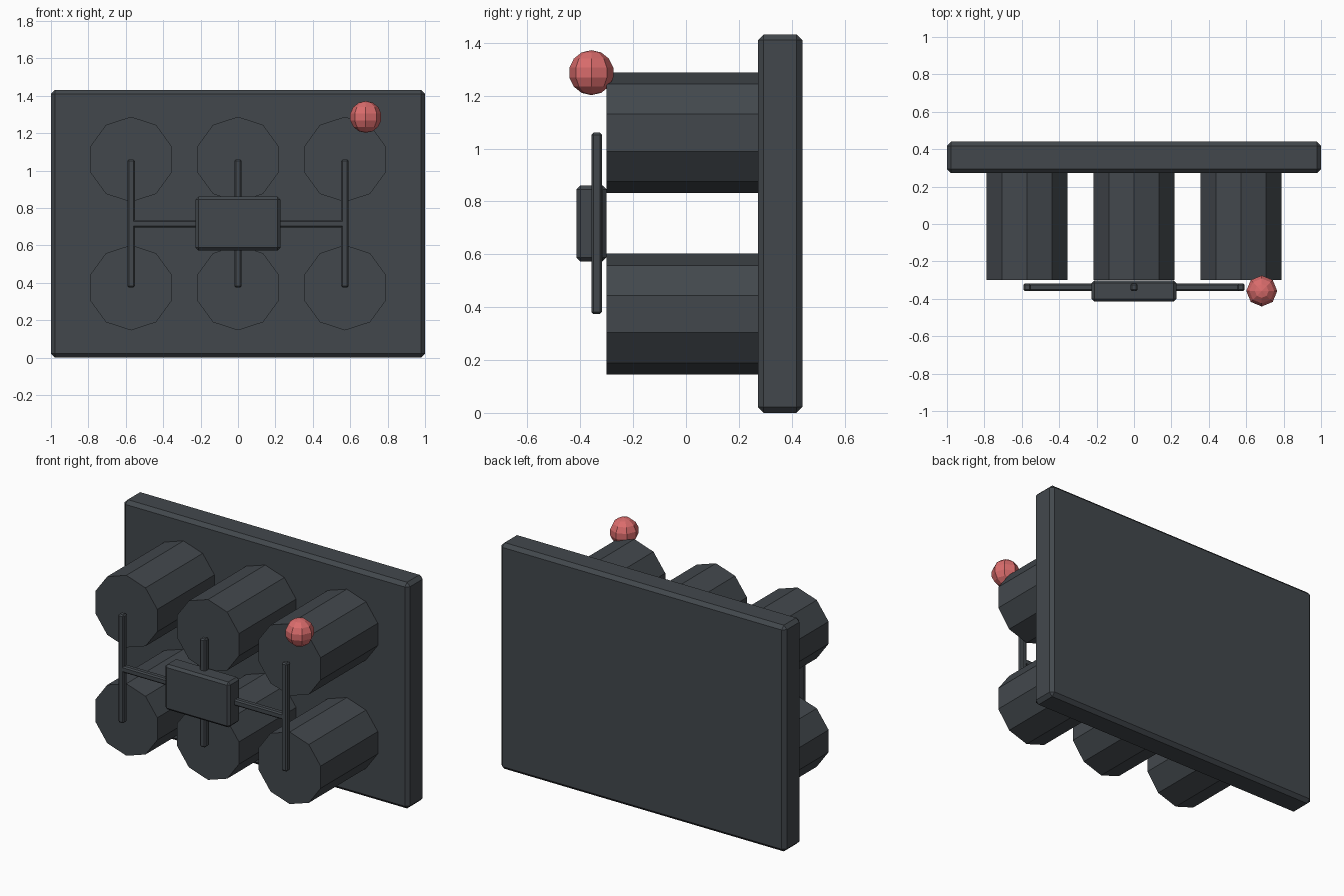
import bpy
from math import radians

cube = bpy.data.objects.get("Cube")
if cube:
    bpy.data.objects.remove(cube, do_unlink=True)


def material(name, colour):
    mat = bpy.data.materials.new(name)
    mat.use_nodes = True
    mat.diffuse_color = (*colour, 1)
    mat.node_tree.nodes["Principled BSDF"].inputs["Base Color"].default_value = (*colour, 1)
    return mat


slate = material("dark slate", (0.055, 0.064, 0.073))
coral = material("coral red", (0.70, 0.15, 0.15))


def finish(name, mat):
    obj = bpy.context.object
    obj.name = name
    obj.data.materials.append(mat)


def block(name, centre, size, bevel):
    bpy.ops.mesh.primitive_cube_add(size=1, location=centre)
    finish(name, slate)
    obj = bpy.context.object
    obj.scale = size
    bpy.ops.object.transform_apply(location=False, rotation=False, scale=True)
    mod = obj.modifiers.new("chamfer", "BEVEL")
    mod.width = bevel
    mod.segments = 1


def drum(name, centre):
    bpy.ops.mesh.primitive_cylinder_add(vertices=10, radius=0.228, depth=0.58,
                                        location=centre, rotation=(radians(90), 0, 0))
    finish(name, slate)


MID_Z = 0.717
COLUMNS = {"right": -0.572, "middle": 0, "left": 0.572}
ROWS = {"upper": MID_Z + 0.343, "lower": MID_Z - 0.343}
BAR_Y = -0.338
BAR = 0.04

# Back plate and front hub
block("back_plate", (0, 0.356, 0.716), (2, 0.168, 1.432), 0.022)
block("hub_box", (0, -0.358, MID_Z), (0.454, 0.114, 0.287), 0.015)

# Six ten-sided drums, an edge pointing straight up
for row, z in ROWS.items():
    for side, x in COLUMNS.items():
        drum(f"{row}_{side}_drum", (x, -0.01, z))

# Chamfered linkage bars
for side, x in COLUMNS.items():
    block(f"{side}_upright_bar", (x, BAR_Y, MID_Z), (BAR, BAR, 0.686), 0.008)
block("cross_bar", (0, BAR_Y, MID_Z), (1.144, BAR, BAR), 0.008)

# Indicator ball
bpy.ops.mesh.primitive_uv_sphere_add(segments=8, ring_count=7, radius=0.085,
                                     location=(0.683, -0.358, 1.287))
finish("indicator_ball", coral)
